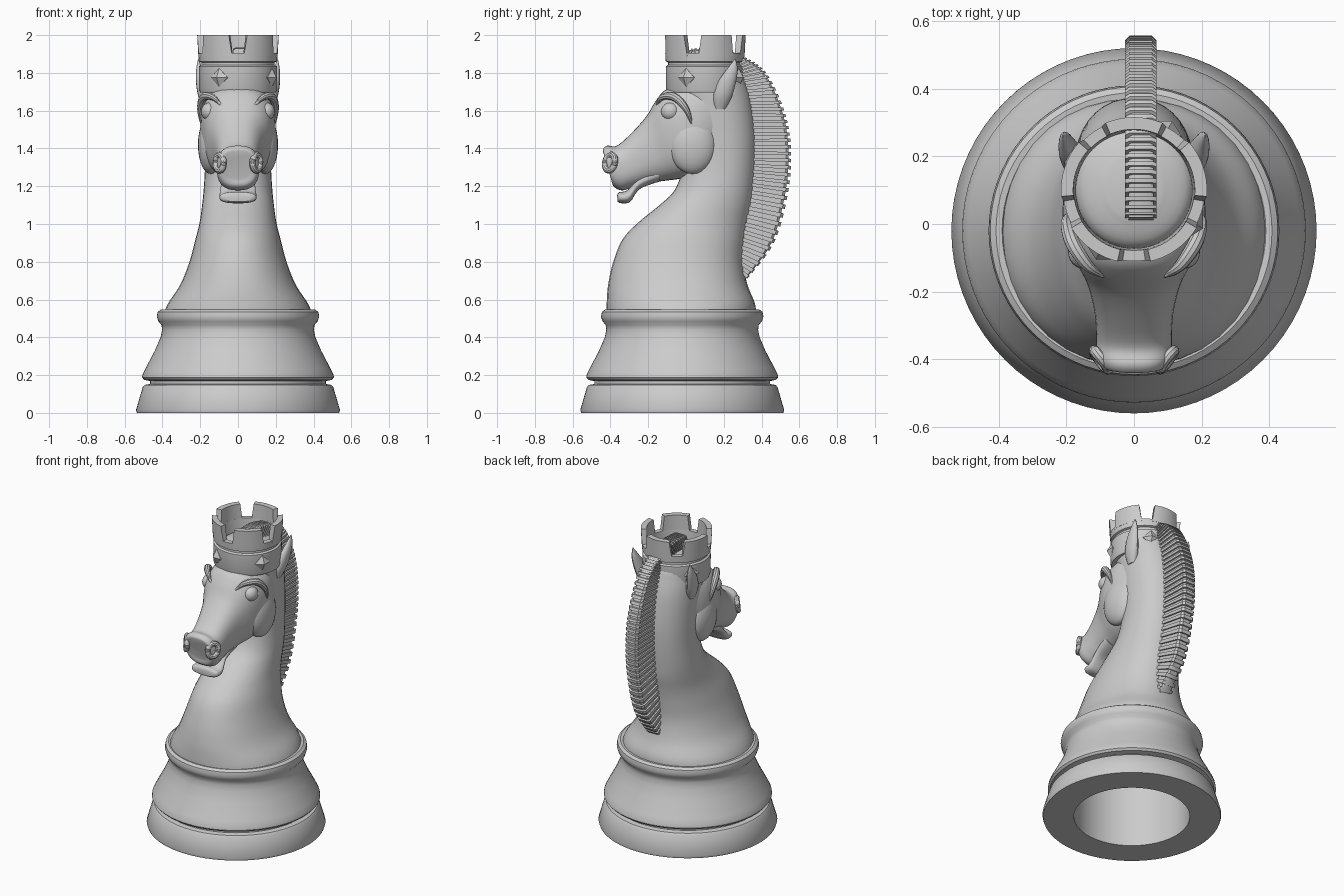
import bpy, bmesh
from math import sin, cos, pi, radians, copysign
from mathutils import Vector, Matrix

if "Cube" in bpy.data.objects:
    bpy.data.objects.remove(bpy.data.objects["Cube"])


def finish(name, bm):
    bmesh.ops.remove_doubles(bm, verts=bm.verts, dist=0.0005)
    bmesh.ops.recalc_face_normals(bm, faces=bm.faces)
    me = bpy.data.meshes.new(name)
    bm.to_mesh(me)
    bm.free()
    ob = bpy.data.objects.new(name, me)
    bpy.context.collection.objects.link(ob)
    return ob


def skin(name, rings, closed=False, bm=None):
    """Join equal rings of points; cap the ends unless the path is closed."""
    own = bm is None
    bm = bm or bmesh.new()
    vs = [[bm.verts.new(p) for p in r] for r in rings]
    n = len(vs[0])
    for i in range(len(vs) if closed else len(vs) - 1):
        a, b = vs[i], vs[(i + 1) % len(vs)]
        for j in range(n):
            k = (j + 1) % n
            bm.faces.new((a[j], a[k], b[k], b[j]))
    if not closed:
        bm.faces.new(vs[0])
        bm.faces.new(vs[-1])
    return finish(name, bm) if own else None


def lathe(name, profile, cy, n=72):
    return skin(name, [[(r * cos(2 * pi * i / n), cy + r * sin(2 * pi * i / n), z)
                        for r, z in profile] for i in range(n)], closed=True)


def spline(pts, steps):
    """Catmull-Rom interpolation of tuples of any length."""
    pts = [Vector(p) for p in pts]
    out = []
    for i in range(len(pts) - 1):
        p0, p1, p2, p3 = pts[max(i - 1, 0)], pts[i], pts[i + 1], pts[min(i + 2, len(pts) - 1)]
        for s in range(steps):
            t = s / steps
            out.append(0.5 * (2 * p1 + (p2 - p0) * t + (2 * p0 - 5 * p1 + 4 * p2 - p3) * t * t
                              + (3 * p1 - p0 - 3 * p2 + p3) * t ** 3))
    return out + [pts[-1]]


def loft(name, sections, power=1.0, steps=5, n=36):
    """Sections: front/top y, z, back/bottom y, z, half width."""
    f = lambda v: copysign(abs(v) ** power, v)
    rings = []
    for y0, z0, y1, z1, w in spline(sections, steps):
        ring = []
        for i in range(n):
            a = 2 * pi * i / n
            c = f(cos(a))
            ring.append((w * f(sin(a)), (y0 + y1) / 2 + (y0 - y1) / 2 * c,
                         (z0 + z1) / 2 + (z0 - z1) / 2 * c))
        rings.append(ring)
    return skin(name, rings)


def ball(name, loc, size):
    bm = bmesh.new()
    bmesh.ops.create_uvsphere(bm, u_segments=24, v_segments=14, radius=1,
                              matrix=Matrix.Translation(loc) @ Matrix.Diagonal((*size, 1)))
    return finish(name, bm)


def tube(name, path, radii, n=10, closed=False):
    """Round tube through 3D points with a radius for each."""
    m = len(path)
    rings = []
    for i, p in enumerate(path):
        a, b = (path[i - 1], path[(i + 1) % m]) if closed else (path[max(i - 1, 0)], path[min(i + 1, m - 1)])
        d = (b - a).normalized()
        u = d.cross(Vector((0.3, 0.2, 1))).normalized()
        v = d.cross(u)
        rings.append([p + radii[i] * (u * cos(2 * pi * k / n) + v * sin(2 * pi * k / n)) for k in range(n)])
    return skin(name, rings, closed)


# Turned base with a hollow underside
lathe("base", [(0, .5), (.35, .5), (.35, 0), (.535, 0), (.54, .015), (.505, .135), (.495, .148),
               (.465, .153), (.465, .168), (.497, .175), (.508, .188), (.505, .205), (.49, .235),
               (.44, .33), (.41, .40), (.402, .44), (.405, .465), (.422, .485), (.43, .51),
               (.425, .535), (.408, .547), (.39, .545), (.38, .53), (0, .53)], -.02)

# Neck and chest
loft("neck", [(-.42, .52, .37, .52, .395), (-.42, .58, .365, .58, .37), (-.412, .68, .325, .68, .305),
              (-.385, .80, .305, .80, .257), (-.335, .92, .315, .92, .225), (-.25, 1.01, .33, 1.01, .203),
              (-.14, 1.10, .35, 1.10, .19), (-.06, 1.18, .36, 1.18, .182), (-.02, 1.30, .37, 1.30, .175),
              (-.02, 1.45, .372, 1.45, .175), (-.05, 1.62, .355, 1.62, .18), (-.08, 1.74, .325, 1.74, .18),
              (-.06, 1.82, .29, 1.82, .165), (.02, 1.855, .2, 1.855, .08)], power=.95)

# Head with the upper lip, lower jaw below it
loft("head", [(-.44, 1.385, -.39, 1.235, .07), (-.438, 1.40, -.385, 1.20, .098),
              (-.415, 1.415, -.34, 1.178, .112), (-.365, 1.415, -.28, 1.195, .112),
              (-.29, 1.48, -.21, 1.215, .118), (-.21, 1.57, -.12, 1.228, .14),
              (-.155, 1.66, -.03, 1.24, .175), (-.10, 1.715, .06, 1.265, .195),
              (.02, 1.75, .13, 1.34, .195), (.15, 1.75, .2, 1.43, .16)], power=.78)
loft("lower_jaw", [(-.365, 1.15, -.362, 1.118, .07), (-.355, 1.168, -.345, 1.11, .095),
                   (-.31, 1.18, -.295, 1.118, .098), (-.25, 1.25, -.245, 1.185, .09),
                   (-.15, 1.32, -.14, 1.225, .1)], power=.8)

for s, side in ((1, "right"), (-1, "left")):
    # Cheek, eye and brow
    ball("cheek_" + side, (s * .145, .035, 1.42), (.067, .125, .155))
    ball("eye_" + side, (s * .15, -.082, 1.595), (.045, .05, .048))
    brow = spline([(s * .09, -.155, 1.63), (s * .135, -.125, 1.672), (s * .18, -.06, 1.672),
                   (s * .2, .0, 1.61), (s * .195, .03, 1.53)], 5)
    tube("brow_" + side, brow, [.004 + .018 * sin(pi * i / (len(brow) - 1)) for i in range(len(brow))])
    # Nostril rim facing outward and forward
    c = Vector((s * .097, -.402, 1.325))
    u = Vector((s * .6, .75, 0)).normalized()
    rim = [c + u * .033 * cos(2 * pi * i / 20) + Vector((0, .15, 1)) * .042 * sin(2 * pi * i / 20)
           for i in range(20)]
    tube("nostril_" + side, rim, [.017] * 20, closed=True)
    # Pointed ear
    rings = []
    for x, y, z, rx, ry in spline([(.165, .18, 1.61, .02, .03), (.182, .195, 1.68, .03, .05),
                                   (.197, .22, 1.76, .026, .046), (.205, .245, 1.82, .016, .028),
                                   (.21, .26, 1.872, .002, .003)], 4):
        rings.append([(s * (x + rx * cos(pi * k / 8)), y + ry * sin(pi * k / 8), z) for k in range(16)])
    skin("ear_" + side, rings)

# Crown band with a groove
CY = .1
lathe("crown_band", [(.17, 1.70), (.2, 1.695), (.206, 1.71), (.206, 1.835), (.194, 1.842), (.194, 1.855),
                     (.207, 1.86), (.21, 1.905), (.178, 1.905), (.172, 1.83)], CY)

# Five battlements, slightly narrower toward the top
for i in range(5):
    mid = radians(306 + 72 * i)
    rings = []
    for k in range(11):
        t = k / 5 - 1
        rings.append([(r * cos(mid + t * h), CY + r * sin(mid + t * h), z)
                      for r, z, h in ((.178, 1.89, .48), (.21, 1.89, .48), (.216, 2.0, .40), (.18, 2.0, .40))])
    skin("battlement", rings)

# Four diamond studs
for i in range(4):
    a = radians(-29 + 90 * i)
    out, tan, up = Vector((cos(a), sin(a), 0)), Vector((-sin(a), cos(a), 0)), Vector((0, 0, 1))
    c = Vector((0, CY, 1.775)) + out * .198
    skin("stud", [[c + w * (tan * cos(pi * k / 2) + up * sin(pi * k / 2)) + out * d for k in range(4)]
                  for w, d in ((.05, 0), (.05, .008), (.001, .035))])

# Mane: stepped slats fanned between an inner and an outer curve
inner = spline([(.26, .74), (.30, .95), (.335, 1.2), (.35, 1.4), (.335, 1.6), (.28, 1.77),
                (.2, 1.82), (.11, 1.83), (.01, 1.83)], 6)
outer = spline([(.305, .69), (.46, .90), (.535, 1.17), (.55, 1.4), (.515, 1.6), (.42, 1.80),
                (.30, 1.885), (.16, 1.93), (.02, 1.925)], 6)
bm = bmesh.new()
for i in range(len(inner) - 1):
    for j in range(2):
        w, reach = ((.047, 1.03), (.037, .96))[j]
        ring = []
        for t in (j / 2, (j + 1) / 2):
            a = inner[i].lerp(inner[i + 1], t)
            b = a.lerp(outer[i].lerp(outer[i + 1], t), reach)
            e = a.lerp(b, .93)
            ring.append([(.02 + x, p[0], p[1]) for x, p in
                         ((-w, a), (-w, e), (-w * .7, b), (w * .7, b), (w, e), (w, a))])
        skin("", ring, bm=bm)
bmesh.ops.recalc_face_normals(bm, faces=bm.faces)
me = bpy.data.meshes.new("mane")
bm.to_mesh(me)
bm.free()
bpy.context.collection.objects.link(bpy.data.objects.new("mane", me))

# Smooth shading with crisp edges
for ob in bpy.data.objects:
    ob.select_set(True)
    bpy.context.view_layer.objects.active = ob
bpy.ops.object.shade_smooth_by_angle(angle=radians(35))
